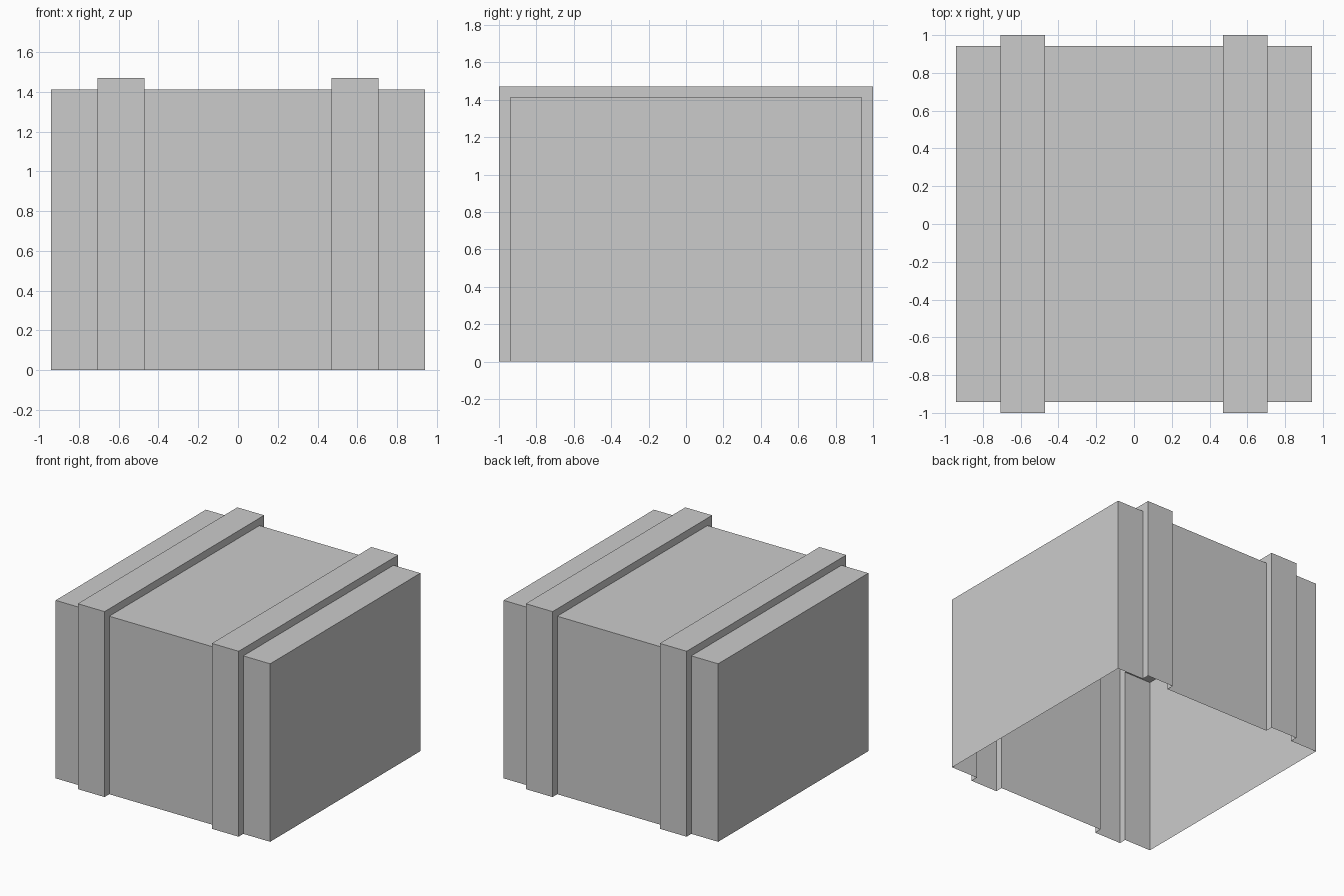
import bpy
import bmesh

if "Cube" in bpy.data.objects:
    bpy.data.objects.remove(bpy.data.objects["Cube"])

U = 2 / 34                      # grid unit of the model
BODY = (16 * U, 24 * U)         # half depth, height of the plain body
BAND = (17 * U, 25 * U)         # half depth, height of the raised bands

# Stations along x: body, step out to band, step back, body ... (hollow, open below)
half = [(16 * U, BODY), (12 * U, BODY), (12 * U, BAND), (8 * U, BAND), (8 * U, BODY)]
stations = [(-x, s) for x, s in half] + [(x, s) for x, s in reversed(half)]

bm = bmesh.new()


def arch(x, size):
    """Upside-down U section: front wall, top, back wall."""
    d, h = size
    return [bm.verts.new((x, y, z)) for y, z in ((-d, 0), (-d, h), (d, h), (d, 0))]


# Front, top and back skin with the two raised bands
loops = [arch(x, s) for x, s in stations]
for a, b in zip(loops, loops[1:]):
    for i in range(3):
        bm.faces.new((a[i], b[i], b[i + 1], a[i + 1]))

# Left and right end walls
bm.faces.new(loops[0])
bm.faces.new(loops[-1][::-1])

mesh = bpy.data.meshes.new("banded_box_shell")
bm.to_mesh(mesh)
bm.free()
shell = bpy.data.objects.new("banded_box_shell", mesh)
bpy.context.collection.objects.link(shell)
